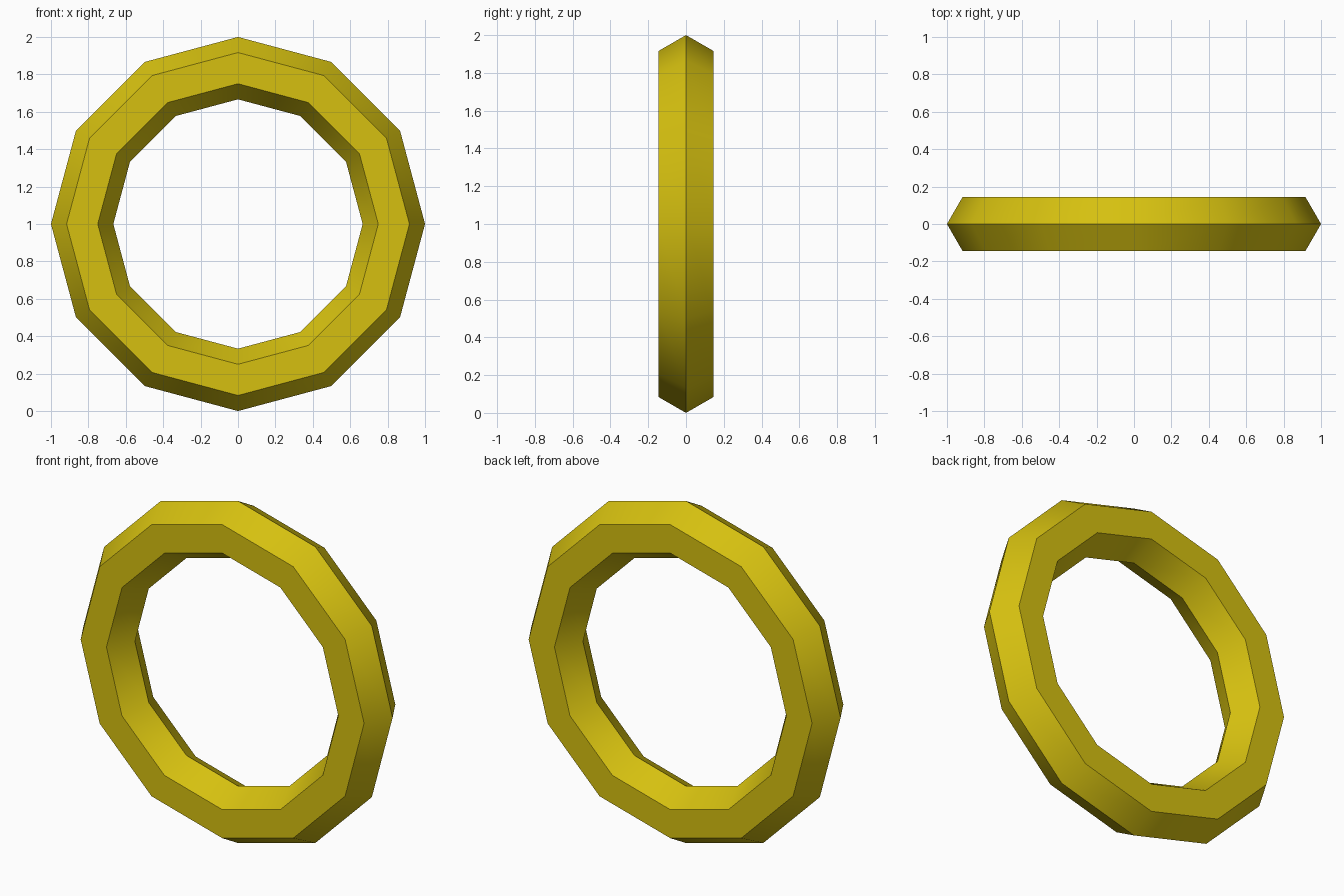
import bpy
import math

# Remove the default cube
cube = bpy.data.objects.get("Cube")
if cube:
    bpy.data.objects.remove(cube, do_unlink=True)

# Golden yellow material
gold = bpy.data.materials.new("golden_yellow")
gold.use_nodes = True
colour = (0.67, 0.53, 0.005, 1.0)
gold.diffuse_color = colour
gold.node_tree.nodes["Principled BSDF"].inputs["Base Color"].default_value = colour

# Upright ring: twelve segments with a hexagonal cross-section
MAJOR, MINOR = 5 / 6, 1 / 6
bpy.ops.mesh.primitive_torus_add(
    major_segments=12, minor_segments=6,
    major_radius=MAJOR, minor_radius=MINOR,
    location=(0, 0, MAJOR + MINOR), rotation=(math.pi / 2, 0, 0))
ring = bpy.context.object
ring.name = "ring"
ring.data.materials.clear()
ring.data.materials.append(gold)

# Smooth around the ring, sharp along the hexagon's edges
bpy.ops.object.transform_apply(location=False, rotation=True, scale=True)
bpy.ops.object.shade_smooth_by_angle(angle=math.radians(40))
